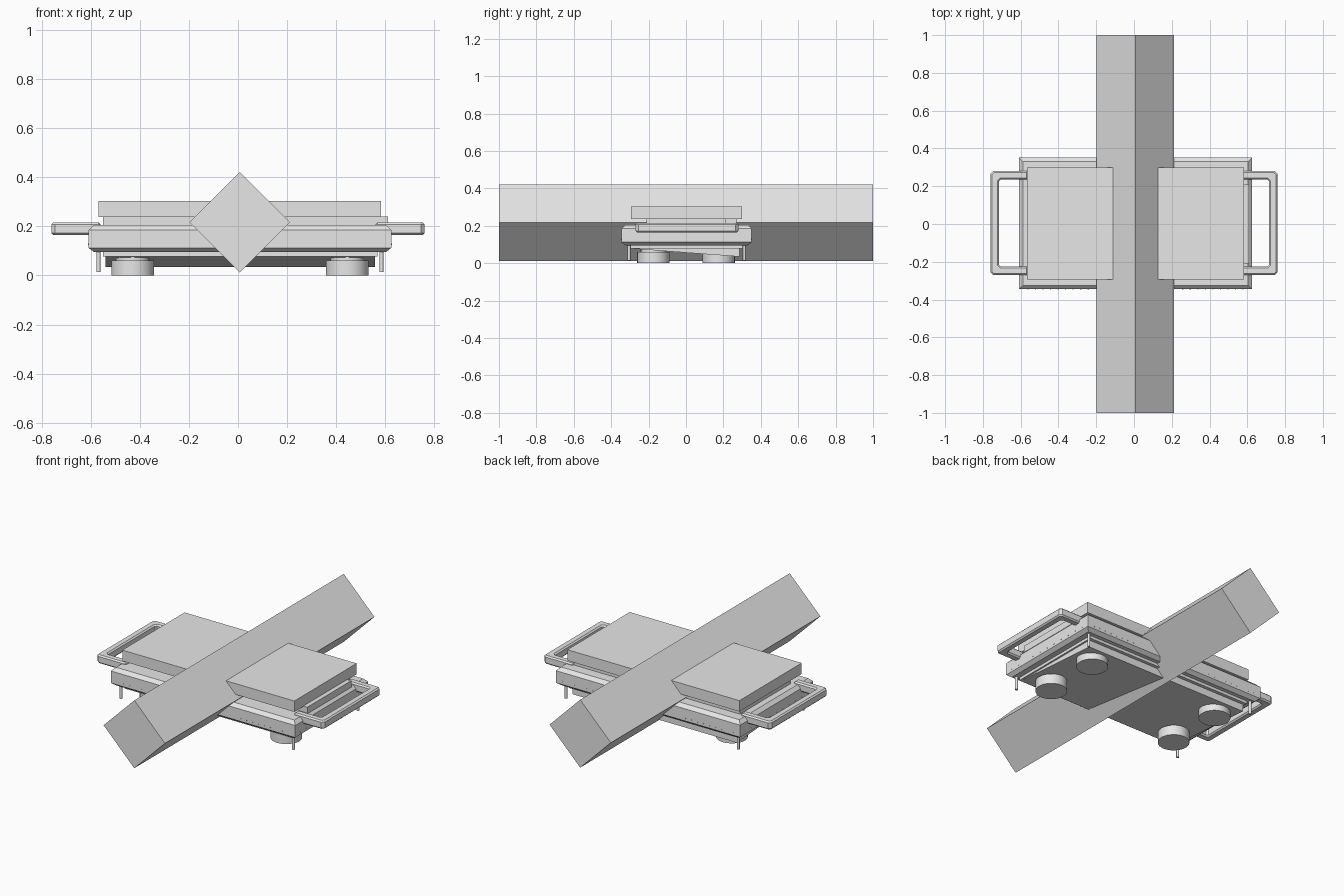
import bpy
import bmesh
import math
from mathutils import Matrix

cube = bpy.data.objects.get("Cube")
if cube:
    bpy.data.objects.remove(cube, do_unlink=True)

GREY = (0.8, 0.8, 0.8, 1.0)
grey = bpy.data.materials.new("plain grey")
grey.use_nodes = True
grey.diffuse_color = GREY
grey.node_tree.nodes["Principled BSDF"].inputs["Base Color"].default_value = GREY

CX, CY = 0.008, 0.003  # centre of the main case


def finish(name, bm):
    bmesh.ops.recalc_face_normals(bm, faces=bm.faces[:])
    mesh = bpy.data.meshes.new(name)
    bm.to_mesh(mesh)
    bm.free()
    mesh.materials.append(grey)
    obj = bpy.data.objects.new(name, mesh)
    bpy.context.collection.objects.link(obj)
    return obj


def prism(name, outline, z0, z1):
    bm = bmesh.new()
    base = bm.faces.new([bm.verts.new((x, y, z0)) for x, y in outline])
    ret = bmesh.ops.extrude_face_region(bm, geom=[base])
    for v in ret["geom"]:
        if isinstance(v, bmesh.types.BMVert):
            v.co.z = z1
    return finish(name, bm)


def box(name, x0, x1, y0, y1, z0, z1):
    return prism(name, [(x0, y0), (x1, y0), (x1, y1), (x0, y1)], z0, z1)


def stacked(name, hx, hy, layers):
    """Rectangular shell through (height, inset) layers."""
    bm = bmesh.new()
    rings = [[bm.verts.new((CX + sx * (hx - i), CY + sy * (hy - i), z))
              for sx, sy in ((-1, -1), (1, -1), (1, 1), (-1, 1))] for z, i in layers]
    for a, b in zip(rings, rings[1:]):
        for k in range(4):
            n = (k + 1) % 4
            bm.faces.new((a[k], a[n], b[n], b[k]))
    bm.faces.new(rings[0])
    bm.faces.new(rings[-1])
    return finish(name, bm)


def cylinder(name, x, y, z0, z1, r, sides=32):
    bm = bmesh.new()
    bmesh.ops.create_cone(bm, cap_ends=True, segments=sides, radius1=r, radius2=r,
                          depth=z1 - z0,
                          matrix=Matrix.Translation((x, y, (z0 + z1) / 2)))
    obj = finish(name, bm)
    bpy.ops.object.select_all(action="DESELECT")
    obj.select_set(True)
    bpy.context.view_layer.objects.active = obj
    bpy.ops.object.shade_smooth_by_angle(angle=math.radians(40))
    return obj


# Long square beam turned on its edge
beam = prism("diamond_beam", [(-0.205, 0), (0, -0.205), (0.205, 0), (0, 0.205)], -1, 1)
beam.data.transform(Matrix.Translation((0.007, 0, 0.217)) @ Matrix.Rotation(math.pi / 2, 4, "X"))

# Main case, top slab and the riser between them
stacked("main_case", 0.616, 0.348,
        [(0.095, 0.022), (0.112, 0), (0.185, 0), (0.205, 0.02)])
box("top_slab", -0.567, 0.583, -0.295, 0.3, 0.237, 0.303)
box("slab_riser", -0.55, 0.56, -0.21, 0.27, 0.2, 0.24)
box("side_connector", 0.55, 0.61, -0.21, 0.21, 0.2, 0.24)

# Base plate and sloping underside
box("base_plate", -0.55, 0.568, -0.3, 0.305, 0.078, 0.1)
wedge = box("sloped_base", -0.54, 0.558, -0.28, 0.285, 0.035, 0.09)
for v in wedge.data.vertices:
    if v.co.z < 0.05 and v.co.y < 0:
        v.co.z = 0.077

# Side handles
for side, label in ((1, "left"), (-1, "right")):
    outline = [(0.56, -0.27), (0.745, -0.27), (0.76, -0.255), (0.76, 0.265),
               (0.745, 0.28), (0.56, 0.28), (0.56, 0.235), (0.705, 0.235),
               (0.714, 0.226), (0.714, -0.216), (0.705, -0.225), (0.56, -0.225)]
    handle = prism(label + "_handle", [(side * x, y) for x, y in outline], 0.165, 0.216)
    bevel = handle.modifiers.new("soft_edges", "BEVEL")
    bevel.width = 0.008
    bevel.segments = 1
    bevel.limit_method = "ANGLE"
    bevel.angle_limit = math.radians(60)

# Round feet with necks, and thin corner pins
for sx, label in ((1, "left"), (-1, "right")):
    for sy, end, top in ((-1, "front", 0.06), (1, "back", 0.05)):
        fx, fy = CX + sx * 0.437, CY + sy * 0.174 - 0.003
        tag = label + "_" + end
        cylinder(tag + "_foot", fx, fy, 0, top, 0.087)
        cylinder(tag + "_foot_neck", fx, fy, top - 0.005, 0.085, 0.068)
        cylinder(tag + "_pin", CX + sx * 0.576, CY + sy * 0.308, 0.015, 0.1, 0.008, 12)

# Tiny rivets along the lower edge of the case
bm = bmesh.new()
spots = [(CX + s * (0.25 + 0.04 * k), CY + t * 0.348, "X")
         for s in (-1, 1) for t in (-1, 1) for k in range(9)]
spots += [(CX + s * 0.616, CY + 0.06 * k, "Y") for s in (-1, 1) for k in range(-5, 6)]
for x, y, axis in spots:
    bmesh.ops.create_cone(bm, cap_ends=True, segments=8, radius1=0.003, radius2=0.003, depth=0.004,
                          matrix=Matrix.Translation((x, y, 0.128)) @ Matrix.Rotation(math.pi / 2, 4, axis))
finish("case_rivets", bm)
